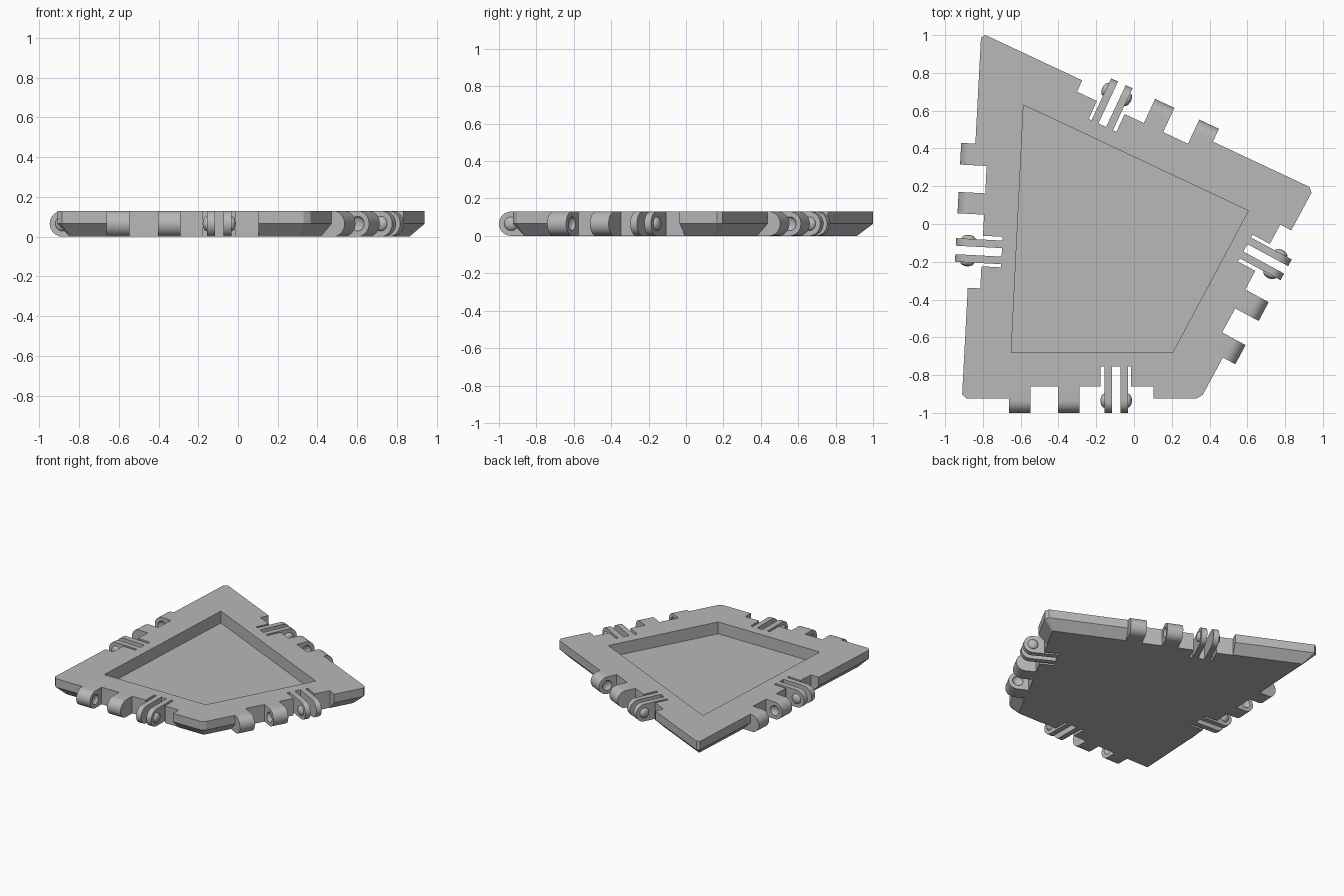
import bpy, bmesh, math
from mathutils import Vector, Matrix

if "Cube" in bpy.data.objects:
    bpy.data.objects.remove(bpy.data.objects["Cube"], do_unlink=True)

HEIGHT = 0.13
MID = HEIGHT / 2
NOTCH = 0.066      # depth of the hinge notch
SLOT = 0.17        # depth of the narrow slots
AXIS = 0.01        # hinge axis, outside the tile edge

grey = bpy.data.materials.new("grey plastic")
grey.use_nodes = True
grey.diffuse_color = (0.48, 0.48, 0.48, 1)
grey.node_tree.nodes["Principled BSDF"].inputs["Base Color"].default_value = grey.diffuse_color

corners = [Vector(p) for p in ((-0.911, -0.925), (0.353, -0.925), (0.951, 0.186), (-0.809, 1.011))]
pocket = [Vector(p) for p in ((-0.65, -0.68), (0.205, -0.68), (0.605, 0.07), (-0.585, 0.63))]
sides = ("front", "right", "back", "left")


def make(name, bm):
    bmesh.ops.recalc_face_normals(bm, faces=bm.faces)
    mesh = bpy.data.meshes.new(name)
    bm.to_mesh(mesh)
    bm.free()
    obj = bpy.data.objects.new(name, mesh)
    bpy.context.collection.objects.link(obj)
    mesh.materials.append(grey)
    return obj


def loft(bm, rings):
    """Closed solid through matching rings of 3D points."""
    rings = [[bm.verts.new(p) for p in ring] for ring in rings]
    n = len(rings[0])
    for low, high in zip(rings, rings[1:]):
        for i in range(n):
            j = (i + 1) % n
            bm.faces.new((low[i], low[j], high[j], high[i]))
    bm.faces.new(rings[0][::-1])
    bm.faces.new(rings[-1])


def at(points, z):
    return [(p[0], p[1], z) for p in points]


def cut(obj, cutter):
    cutter.hide_render = True
    mod = obj.modifiers.new("cut", "BOOLEAN")
    mod.operation = "DIFFERENCE"
    mod.solver = "EXACT"
    mod.object = cutter
    bpy.context.view_layer.objects.active = obj
    bpy.ops.object.modifier_apply(modifier=mod.name)
    bpy.data.objects.remove(cutter, do_unlink=True)


def smooth(obj):
    bpy.ops.object.select_all(action="DESELECT")
    obj.select_set(True)
    bpy.context.view_layer.objects.active = obj
    bpy.ops.object.shade_smooth_by_angle(angle=math.radians(35))


def inset(poly, d):
    """Move every edge of a convex counterclockwise polygon inwards."""
    out = []
    for i, p in enumerate(poly):
        a = (p - poly[i - 1]).normalized()
        b = (poly[(i + 1) % len(poly)] - p).normalized()
        out.append(p + (b - a) * d / (a.x * b.y - a.y * b.x))
    return out


def chamfer(poly, d):
    out = []
    for i, p in enumerate(poly):
        for q in (poly[i - 1], poly[(i + 1) % len(poly)]):
            out.append(p + (q - p).normalized() * d)
    return out


class Edge:
    """Frame of one tile edge: u runs along it, v points outwards."""
    def __init__(self, i):
        a, b = corners[i], corners[(i + 1) % 4]
        self.mid, self.u = (a + b) / 2, (b - a).normalized()
        self.v = Vector((self.u.y, -self.u.x))

    def point(self, u, v, z):
        p = self.mid + self.u * u + self.v * v
        return Vector((p.x, p.y, z))

    def lug(self, bm, u0, u1):
        """Flat-sided lug with a round outer end."""
        arc = [math.pi * (k / 16 - 0.5) for k in range(17)]
        prof = [(-NOTCH, 0)]
        prof += [(AXIS + MID * math.cos(t), MID + MID * math.sin(t)) for t in arc]
        prof += [(-NOTCH, HEIGHT)]
        loft(bm, [[self.point(u, v, z) for v, z in prof] for u in (u0, u1)])

    def button(self, bm, u):
        """Shallow round button centred on a lug's side face."""
        turn = Matrix.Rotation(math.atan2(self.u.y, self.u.x), 4, "Z")
        mat = Matrix.Translation(self.point(u, AXIS, MID)) @ turn
        mat = mat @ Matrix.Diagonal((0.021, 0.037, 0.037, 1))
        mat = mat @ Matrix.Rotation(math.pi / 2, 4, "Y")
        bmesh.ops.create_uvsphere(bm, u_segments=24, v_segments=12, radius=1, matrix=mat)


lugs = [(-0.383, -0.268), (-0.123, -0.01)]
fins = [(0.122, 0.162), (0.207, 0.247)]
slots = [(0.102, 0.122), (0.162, 0.207), (0.247, 0.264)]
edges = [Edge(i) for i in range(4)]

# Tile body: upright rim with a slanted underside and clipped corners
bm = bmesh.new()
rim = chamfer(corners, 0.024)
loft(bm, [at(chamfer(inset(corners, 0.062), 0.004), 0), at(rim, MID), at(rim, HEIGHT)])
tile = make("tile_body", bm)

# Pocket, and a comb-shaped notch in every edge
bm = bmesh.new()
loft(bm, [at(pocket, 0.04), at(pocket, 0.3)])
comb = [(-0.383, 0.1), (-0.383, -NOTCH)]
for a, b in slots:
    comb += [(a, -NOTCH), (a, -SLOT), (b, -SLOT), (b, -NOTCH)]
comb += [(0.381, -NOTCH), (0.381, 0.1)]
for e in edges:
    loft(bm, [[e.point(u, v, z) for u, v in comb] for z in (-0.1, 0.3)])
cut(tile, make("notch_cutter", bm))

# Hinge parts on each edge
for side, e in zip(sides, edges):
    # Two wide knuckles with dimples facing each other
    bm = bmesh.new()
    for a, b in lugs:
        e.lug(bm, a, b)
    knuckles = make(side + "_knuckles", bm)
    bm = bmesh.new()
    e.button(bm, lugs[0][1])
    e.button(bm, lugs[1][0])
    cut(knuckles, make("dimple_cutter", bm))
    smooth(knuckles)

    # Two thin fins with snap buttons on their outer faces
    bm = bmesh.new()
    for a, b in fins:
        e.lug(bm, a, b)
    e.button(bm, fins[0][0])
    e.button(bm, fins[1][1])
    smooth(make(side + "_fins", bm))
